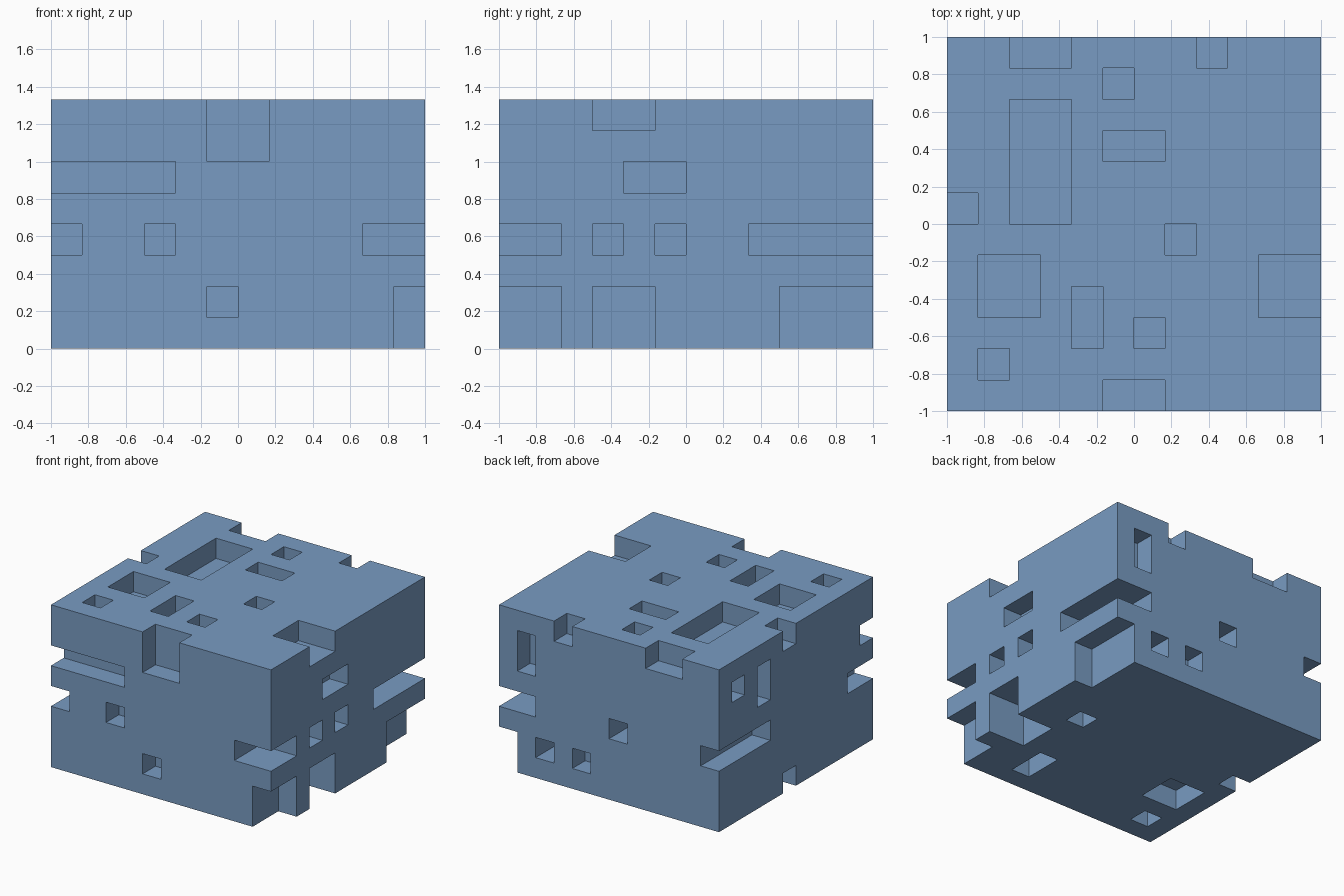
import bpy, bmesh
from mathutils import Vector

if "Cube" in bpy.data.objects:
    bpy.data.objects.remove(bpy.data.objects["Cube"], do_unlink=True)

U = 1 / 6                 # one grid cell
SIZE = (12, 12, 8)        # block size in cells
X, Y, Z = 0, 1, 2
LOW, HIGH = False, True   # which end of an axis a side lies on


def add_box(bm, lo, hi):
    """Box between two grid corners."""
    cube = bmesh.ops.create_cube(bm, size=1)
    for v in cube["verts"]:
        v.co = Vector(((hi[i] if v.co[i] > 0 else lo[i]) - (6, 6, 0)[i]) * U
                      for i in range(3))


def carve(bm, axis, end, depth, u, v, w=1, h=1):
    """Recess at (u, v) on one side, w by h cells wide and depth cells deep."""
    lo, hi = [0, 0, 0], [0, 0, 0]
    a, b = [i for i in range(3) if i != axis]
    lo[a], hi[a], lo[b], hi[b] = u, u + w, v, v + h
    lo[axis] = SIZE[axis] - depth if end else 0
    hi[axis] = lo[axis] + depth
    # stick out past every side the recess opens on
    lo = [c - 0.4 if c == 0 else c for c in lo]
    hi = [c + 0.4 if c == s else c for c, s in zip(hi, SIZE)]
    add_box(bm, lo, hi)


def make_object(name, bm):
    mesh = bpy.data.meshes.new(name)
    bm.to_mesh(mesh)
    bm.free()
    obj = bpy.data.objects.new(name, mesh)
    bpy.context.collection.objects.link(obj)
    return obj


# Solid block
solid = bmesh.new()
add_box(solid, (0, 0, 0), SIZE)
block = make_object("notched_block", solid)

cuts = bmesh.new()

# Front: two square holes, a top notch and a long slot
for hole in ((3, 3), (5, 1), (5, 6, 2, 2), (0, 5, 4, 1)):
    carve(cuts, Y, LOW, 1, *hole)

# Back: a square hole and a tall hole, then two deep holes
for hole in ((7, 1), (10, 5, 1, 2)):
    carve(cuts, Y, HIGH, 1, *hole)
for hole in ((5, 3), (9, 1)):
    carve(cuts, Y, HIGH, 2, *hole)

# Right-hand side: holes and lower corner cuts, then deep notches
for hole in ((3, 3), (5, 3), (4, 5, 2, 1), (0, 0, 2, 2), (9, 0, 3, 2)):
    carve(cuts, X, HIGH, 1, *hole)
for notch in ((3, 0, 2, 2), (3, 7, 2, 1), (0, 3, 2, 1), (8, 3, 4, 1)):
    carve(cuts, X, HIGH, 2, *notch)

# Left-hand side: two holes and two corner slots
for hole in ((10, 6), (8, 5, 1, 2), (0, 3, 2, 1), (8, 3, 4, 1)):
    carve(cuts, X, LOW, 1, *hole)

# Top: square holes, then larger pockets
for hole in ((8, 11), (5, 10), (0, 6), (7, 5), (6, 2), (1, 1)):
    carve(cuts, Z, HIGH, 1, *hole)
for pocket in ((2, 11, 2, 1), (2, 6, 2, 4), (5, 8, 2, 1), (4, 2, 1, 2)):
    carve(cuts, Z, HIGH, 1, *pocket)

# Underside: square holes and a slot
for hole in ((9, 6), (1, 1), (0, 6), (8, 1, 1, 2)):
    carve(cuts, Z, LOW, 1, *hole)

# Matching wide pockets in the top and underside
for end in (LOW, HIGH):
    carve(cuts, Z, end, 1, 1, 3, 2, 2)

cutter = make_object("recess_cutter", cuts)
cutter.hide_render = True

# Single blue material
blue = bpy.data.materials.new("soft_blue")
blue.use_nodes = True
colour = (0.19, 0.33, 0.54, 1)
blue.diffuse_color = colour
blue.node_tree.nodes["Principled BSDF"].inputs["Base Color"].default_value = colour
for obj in (block, cutter):
    obj.data.materials.append(blue)

# Carve the recesses and drop the cutter
mod = block.modifiers.new("recesses", "BOOLEAN")
mod.operation = "DIFFERENCE"
mod.solver = "EXACT"
mod.object = cutter
bpy.context.view_layer.objects.active = block
bpy.ops.object.modifier_apply(modifier=mod.name)
bpy.data.objects.remove(cutter, do_unlink=True)
